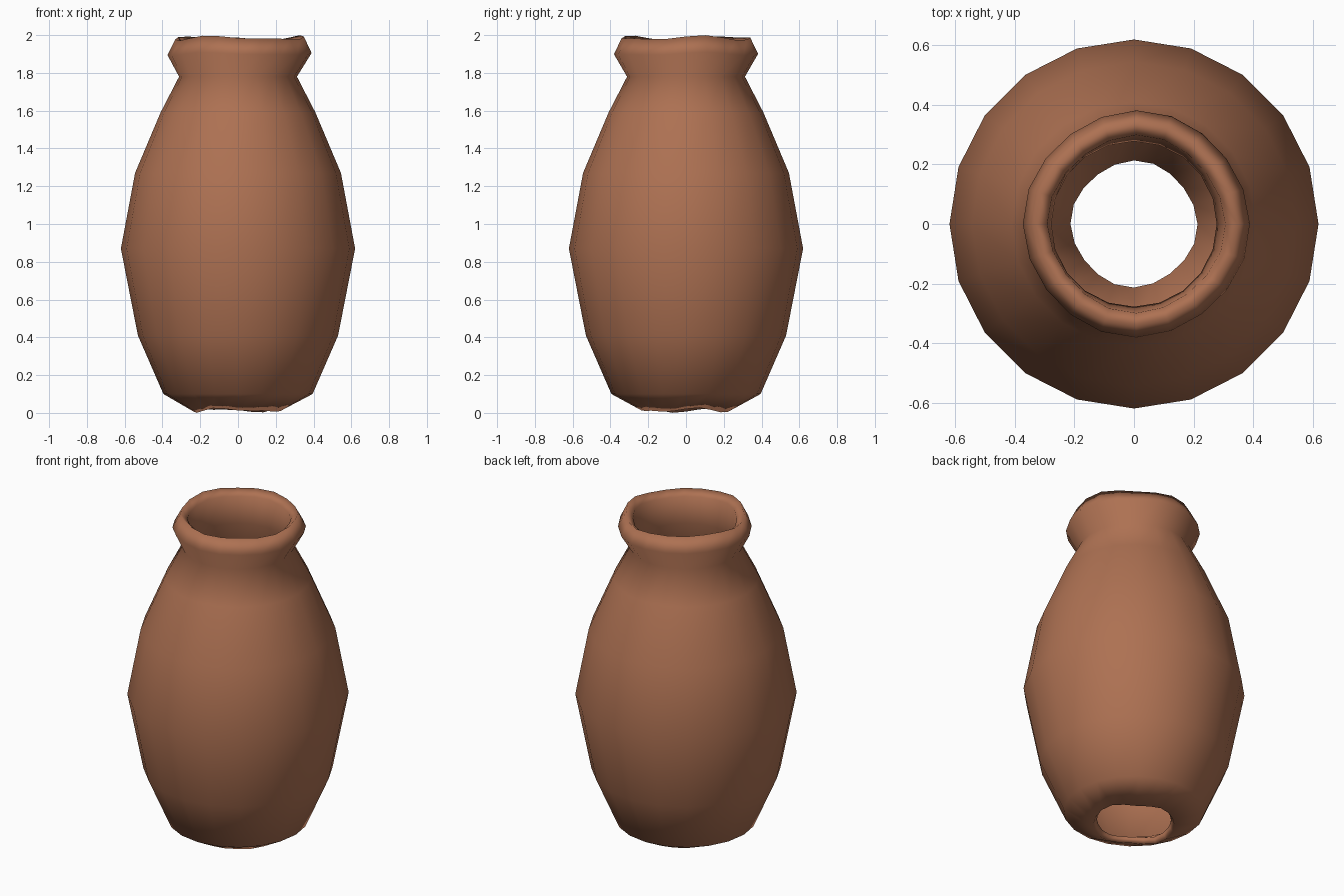
import bpy
import bmesh
from math import sin, cos, tau

if "Cube" in bpy.data.objects:
    bpy.data.objects.remove(bpy.data.objects["Cube"])

clay = bpy.data.materials.new("terracotta clay")
clay.use_nodes = True
colour = (0.42, 0.165, 0.085, 1)
clay.diffuse_color = colour
clay.node_tree.nodes["Principled BSDF"].inputs["Base Color"].default_value = colour

SIDES = 20

# Closed wall section (radius, height, unevenness): outside going up, inside going down
section = [
    (0.23, 0.014, 0.014), (0.395, 0.10, 0), (0.53, 0.41, 0), (0.62, 0.87, 0),
    (0.545, 1.27, 0), (0.41, 1.59, 0), (0.312, 1.78, 0), (0.378, 1.90, 0.01),
    (0.335, 1.985, 0.015), (0.295, 1.95, 0.012), (0.278, 1.79, 0),
    (0.37, 1.58, 0), (0.50, 1.26, 0), (0.575, 0.87, 0), (0.49, 0.43, 0),
    (0.36, 0.14, 0), (0.21, 0.045, 0.01),
]

# Hollow jar, open at the mouth and the base
bm = bmesh.new()
rings = []
for radius, height, wobble in section:
    ring = []
    for i in range(SIDES):
        a = tau * i / SIDES
        # Hand-made unevenness at the lip and the foot
        lift = wobble * (0.6 * sin(3 * a + 1) + 0.4 * sin(5 * a))
        r = radius + 0.4 * wobble * sin(4 * a + 2)
        shift = 0.008 if height > 1.85 else 0
        ring.append(bm.verts.new((r * cos(a) + shift, r * sin(a), height + lift)))
    rings.append(ring)

for lower, upper in zip(rings, rings[1:] + rings[:1]):
    for i in range(SIDES):
        j = (i + 1) % SIDES
        face = bm.faces.new((lower[i], lower[j], upper[j], upper[i]))
        face.smooth = True
bmesh.ops.recalc_face_normals(bm, faces=bm.faces)

mesh = bpy.data.meshes.new("clay_jar")
bm.to_mesh(mesh)
bm.free()
mesh.materials.append(clay)
jar = bpy.data.objects.new("clay_jar", mesh)
bpy.context.collection.objects.link(jar)
